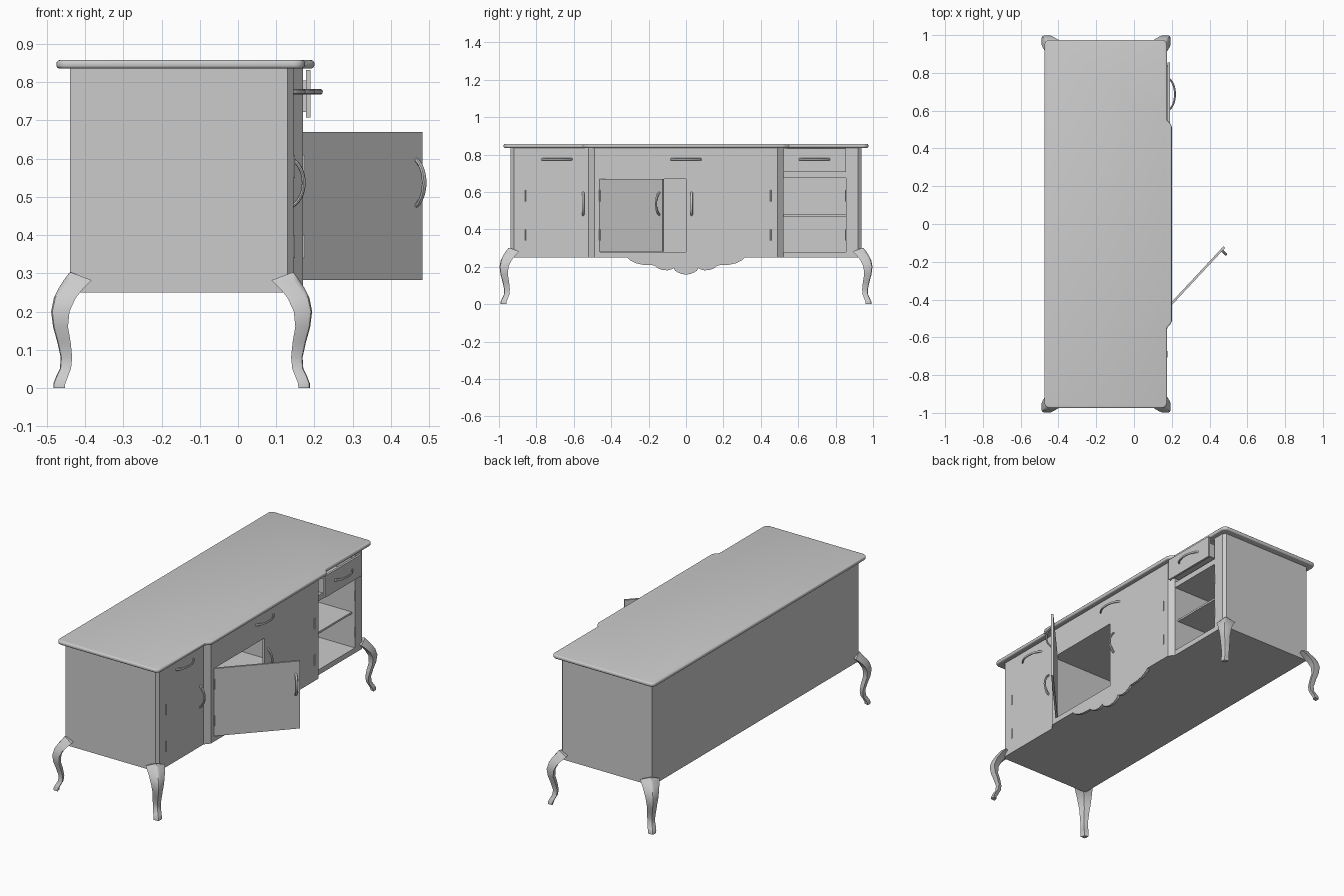
import bpy, bmesh, math
from mathutils import Matrix, Vector

if "Cube" in bpy.data.objects:
    bpy.data.objects.remove(bpy.data.objects["Cube"])


def make(name, bm, smooth=None):
    bmesh.ops.recalc_face_normals(bm, faces=bm.faces)
    me = bpy.data.meshes.new(name)
    bm.to_mesh(me)
    bm.free()
    ob = bpy.data.objects.new(name, me)
    bpy.context.collection.objects.link(ob)
    if smooth:
        bpy.ops.object.select_all(action='DESELECT')
        ob.select_set(True)
        bpy.context.view_layer.objects.active = ob
        bpy.ops.object.shade_smooth_by_angle(angle=math.radians(smooth))
    return ob


def box(name, x, y, z):
    bm = bmesh.new()
    bmesh.ops.create_cube(bm, size=1)
    for v in bm.verts:
        v.co = [r[0] + (c + 0.5) * (r[1] - r[0]) for c, r in zip(v.co, (x, y, z))]
    return make(name, bm)


def extrude(name, pts, vec):
    bm = bmesh.new()
    f = bm.faces.new([bm.verts.new(p) for p in pts])
    res = bmesh.ops.extrude_face_region(bm, geom=[f], use_keep_orig=True)
    bmesh.ops.translate(bm, vec=vec, verts=[g for g in res['geom'] if isinstance(g, bmesh.types.BMVert)])
    return make(name, bm)


def loft(name, rings, smooth):
    bm = bmesh.new()
    rows = [[bm.verts.new(p) for p in r] for r in rings]
    n = len(rows[0])
    for a, b in zip(rows, rows[1:]):
        for i in range(n):
            bm.faces.new((a[i], a[(i + 1) % n], b[(i + 1) % n], b[i]))
    bm.faces.new(rows[0])
    bm.faces.new(rows[-1])
    return make(name, bm, smooth)


def apply_mod(ob, kind, **kw):
    m = ob.modifiers.new(kind, kind)
    for k, v in kw.items():
        setattr(m, k, v)
    bpy.context.view_layer.objects.active = ob
    bpy.ops.object.modifier_apply(modifier=m.name)


def handle(name, pos, vertical, length=0.165, bow=0.033):
    # bowed bar, bulging toward +x
    rings = []
    for i in range(17):
        t = -1 + i / 8
        ang = t * 1.25
        out = bow * (math.cos(ang) - math.cos(1.25)) / (1 - math.cos(1.25)) - 0.006
        along = length / 2 * math.sin(ang) / math.sin(1.25)
        ring = []
        for k in range(8):
            a = k * math.pi / 4
            o = out + 0.005 * math.cos(a) * math.cos(ang)
            s = along + 0.005 * math.cos(a) * math.sin(ang)
            w = 0.007 * math.sin(a)
            ring.append(Vector(pos) + Vector((o, w, s) if vertical else (o, s, w)))
        rings.append(ring)
    return loft(name, rings, 40)


def hinge(name, x, y, z):
    bm = bmesh.new()
    bmesh.ops.create_cone(bm, cap_ends=True, segments=10, radius1=0.004, radius2=0.004,
                          depth=0.06, matrix=Matrix.Translation((x, y, z)))
    return make(name, bm, 40)


# Carcass with breakfront centre and chamfered corners
half = [(0.17, 0.49), (0.145, 0.52), (0.145, 0.92), (0.13, 0.937), (-0.44, 0.937)]
outline = half + [(x, -y) for x, y in reversed(half)]
body = extrude('cabinet_body', [(x, y, 0.25) for x, y in outline], (0, 0, 0.587))

# Hollow compartments and front openings
cuts = [((-0.425, 0.155), (-0.48, 0.48), (0.28, 0.67)),
        ((0.1, 0.3), (-0.46, 0.0), (0.2801, 0.6699)),
        ((-0.425, 0.3), (0.521, 0.855), (0.28, 0.675)),
        ((-0.425, 0.3), (0.521, 0.855), (0.708, 0.832))]
for c in cuts:
    cutter = box('cutter', *c)
    apply_mod(body, 'BOOLEAN', operation='DIFFERENCE', object=cutter, solver='EXACT')
    bpy.data.objects.remove(cutter)

# Table top with rounded corners and edge
arc = [math.radians(a) for a in range(0, 91, 15)]
th = [(0.2, 0.515), (0.193, 0.53), (0.175, 0.55)]
th += [(0.145 + 0.03 * math.cos(a), 0.945 + 0.03 * math.sin(a)) for a in arc]
th += [(-0.445 - 0.03 * math.sin(a), 0.945 + 0.03 * math.cos(a)) for a in arc]
out = th + [(x, -y) for x, y in reversed(th)]
top = extrude('table_top', [(x, y, 0.836) for x, y in out], (0, 0, 0.022))
apply_mod(top, 'BEVEL', width=0.008, segments=3, limit_method='ANGLE', angle_limit=math.radians(60))
top.select_set(True)
bpy.context.view_layer.objects.active = top
bpy.ops.object.shade_smooth_by_angle(angle=math.radians(40))

# Scalloped apron under the centre
ap = [(0.315, 0.25), (0.30, 0.235), (0.27, 0.22), (0.23, 0.211), (0.17, 0.208), (0.155, 0.195),
      (0.13, 0.184), (0.10, 0.181), (0.08, 0.186), (0.065, 0.194), (0.058, 0.179), (0.04, 0.168), (0.02, 0.161)]
ap = ap + [(0, 0.159)] + [(-y, z) for y, z in reversed(ap)]
extrude('scalloped_apron', [(0.155, y, z) for y, z in ap], (0.015, 0, 0))

# Cabriole legs: height, outer and inner offset from the corner
rows = [(0, .043, .013), (.012, .043, .012), (.03, .036, .005), (.05, .026, -.003), (.08, .024, -.006),
        (.12, .033, -.002), (.16, .044, .005), (.2, .049, .001), (.235, .042, -.015),
        (.26, .03, -.035), (.282, .016, -.057), (.302, .001, -.004)]
for cx, sx in ((-0.44, -1), (0.145, 1)):
    for sy in (-1, 1):
        rings = []
        for z, o, i in rows:
            c = (o - i) * 0.22
            sec = [(o, i), (o, o - c), (o - c * .3, o - c * .3), (o - c, o), (i, o), (i + c, i + c)]
            rings.append([(cx + sx * a, sy * (0.948 + b), z) for a, b in sec])
        loft('leg', rings, 35)

# Shelf in the open side compartment
box('side_shelf', (-0.43, 0.125), (0.515, 0.86), (0.47, 0.481))

# Open drawer: front, sides, base and back
box('drawer_front', (0.178, 0.19), (0.52, 0.855), (0.708, 0.832))
for y in (0.535, 0.832):
    box('drawer_side', (-0.36, 0.179), (y, y + 0.01), (0.722, 0.805))
box('drawer_base', (-0.36, 0.179), (0.54, 0.837), (0.722, 0.73))
box('drawer_back', (-0.36, -0.35), (0.54, 0.837), (0.725, 0.805))

# Drawer and door handles
handle('left_drawer_handle', (0.145, -0.69, 0.775), False)
handle('centre_drawer_handle', (0.17, 0, 0.775), False)
handle('right_drawer_handle', (0.19, 0.687, 0.775), False)
handle('left_door_handle', (0.145, -0.55, 0.537), True, 0.125)
handle('centre_door_handle', (0.17, 0.03, 0.537), True, 0.125)

# Hinges
for z in (0.37, 0.58):
    for x, y in ((0.145, -0.86), (0.17, 0.453), (0.145, 0.855), (0.17, -0.46)):
        hinge('hinge', x, y, z)

# Centre door swung open about its hinge edge, with its handle
swing = Matrix.Translation((0.165, -0.458, 0)) @ Matrix.Rotation(math.radians(-43), 4, 'Z')
door = box('open_door', (-0.006, 0.006), (0, 0.46), (0.282, 0.67))
knob = handle('open_door_handle', (0.006, 0.437, 0.537), True, 0.125)
for ob in (door, knob):
    ob.data.transform(swing)
